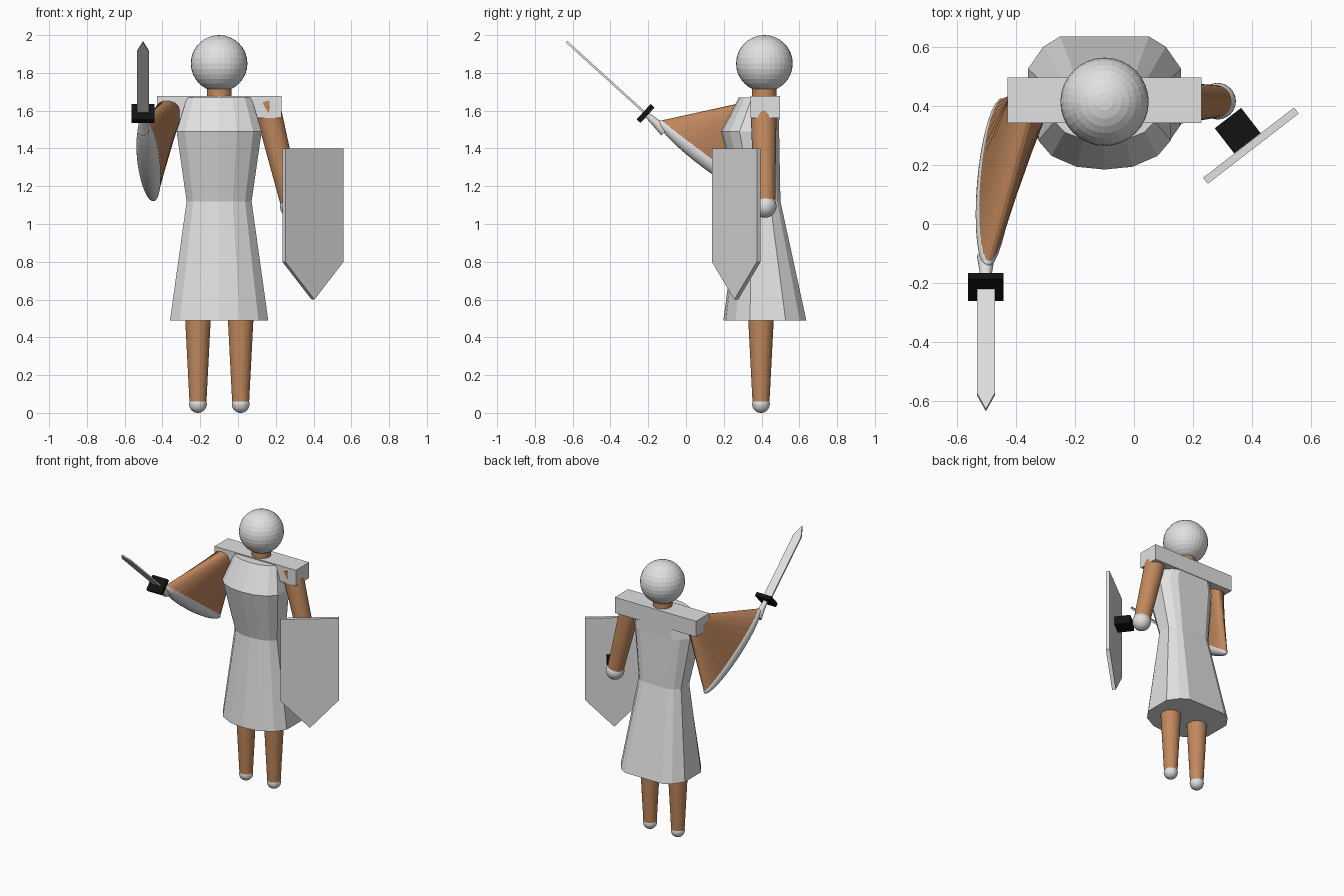
import bpy, bmesh, math
from mathutils import Vector, Matrix

cube = bpy.data.objects.get("Cube")
if cube:
    bpy.data.objects.remove(cube, do_unlink=True)


def material(name, rgb):
    m = bpy.data.materials.new(name)
    m.use_nodes = True
    m.diffuse_color = (*rgb, 1)
    m.node_tree.nodes["Principled BSDF"].inputs["Base Color"].default_value = (*rgb, 1)
    return m


GREY = material("light grey", (0.75, 0.75, 0.75))
SKIN = material("warm brown", (0.54, 0.25, 0.11))
BLACK = material("black", (0.006, 0.006, 0.006))


def finish(name, bm, mat):
    bmesh.ops.recalc_face_normals(bm, faces=bm.faces)
    mesh = bpy.data.meshes.new(name)
    bm.to_mesh(mesh)
    bm.free()
    mesh.materials.append(mat)
    obj = bpy.data.objects.new(name, mesh)
    bpy.context.collection.objects.link(obj)
    return obj


def loft(name, rings, mat):
    """Skin a list of equal-length point rings and cap both ends."""
    bm = bmesh.new()
    rows = [[bm.verts.new(p) for p in ring] for ring in rings]
    n = len(rows[0])
    for a, b in zip(rows, rows[1:]):
        for i in range(n):
            j = (i + 1) % n
            bm.faces.new((a[i], a[j], b[j], b[i]))
    bm.faces.new(rows[0])
    bm.faces.new(rows[-1])
    return finish(name, bm, mat)


def ellipse(center, u, v, n=32):
    angles = [2 * math.pi * i / n for i in range(n)]
    return [Vector(center) + u * math.cos(a) + v * math.sin(a) for a in angles]


def limb(name, a, b, ra, rb, mat):
    axis = (Vector(b) - Vector(a)).normalized()
    u = axis.orthogonal().normalized()
    v = axis.cross(u)
    return loft(name, [ellipse(a, u * ra, v * ra), ellipse(b, u * rb, v * rb)], mat)


def frame(center, u, v, w):
    """Matrix whose columns are three (scaled) axes at a centre."""
    m = Matrix((u, v, w)).transposed().to_4x4()
    m.translation = Vector(center)
    return m


def ball(name, matrix, mat):
    bm = bmesh.new()
    bmesh.ops.create_uvsphere(bm, u_segments=32, v_segments=16, radius=1, matrix=matrix)
    return finish(name, bm, mat)


def round_ball(name, center, r, mat):
    return ball(name, Matrix.Translation(center) @ Matrix.Scale(r, 4), mat)


def box(name, matrix, mat):
    bm = bmesh.new()
    bmesh.ops.create_cube(bm, size=1, matrix=matrix)
    return finish(name, bm, mat)


X, Y, Z = Vector((1, 0, 0)), Vector((0, 1, 0)), Vector((0, 0, 1))
MID = -0.1

# Head, neck and shoulder bar
round_ball("head", (MID, 0.415, 1.85), 0.15, GREY)
limb("neck", (MID, 0.415, 1.6), (MID, 0.415, 1.76), 0.065, 0.065, SKIN)
box("shoulder_bar", frame((MID, 0.42, 1.62), X * 0.66, Y * 0.155, Z * 0.115), GREY)

# Tunic: one half-outline (front to back), mirrored and scaled per level
HALF = [(0.42, 0.03), (0.8, 0.15), (1, 0.32), (1, 0.75), (0.8, 0.92), (0.58, 1)]
OUTLINE = [(0, 0)] + HALF + [(-u, v) for u, v in reversed(HALF)]


def tunic_ring(z, half_width, front, back):
    return [(MID + u * half_width, front + v * (back - front), z) for u, v in OUTLINE]


waist = tunic_ring(1.12, 0.172, 0.28, 0.5)
loft("skirt", [tunic_ring(0.49, 0.26, 0.198, 0.637), waist], GREY)
loft("torso", [waist, tunic_ring(1.49, 0.225, 0.185, 0.493),
               tunic_ring(1.67, 0.17, 0.28, 0.495)], GREY)

# Legs and feet
for side, x in (("right", -0.212), ("left", 0.014)):
    limb(side + "_leg", (x, 0.397, 0.06), (x, 0.397, 0.6), 0.045, 0.073, SKIN)
    round_ball(side + "_foot", (x, 0.397, 0.047), 0.047, GREY)

# Left arm and hand
hand = (0.284, 0.417, 1.095)
limb("left_arm", (0.148, 0.41, 1.65), hand, 0.07, 0.055, SKIN)
round_ball("left_hand", hand, 0.062, GREY)

# Right arm: fans out to a wide, flattened hand
shoulder = Vector((-0.36, 0.4, 1.61))
palm = Vector((-0.473, 0.14, 1.335))
long_axis = Vector((0.025, 0.284, -0.21))
reach = (palm - shoulder).normalized()
short_axis = long_axis.cross(reach).normalized()
loft("right_arm", [ellipse(shoulder, long_axis.normalized() * 0.07, short_axis * 0.07),
                   ellipse(palm, long_axis, short_axis * 0.055)], SKIN)
ball("right_hand", frame(palm, short_axis * 0.06, reach * 0.06, long_axis), GREY)

# Sword: grip, guard and pointed blade along one direction
along = Vector((0, -0.74, 0.672)).normalized()
flat = X.cross(along)
guard = Vector((-0.503, -0.214, 1.585))
limb("sword_grip", guard - along * 0.14, guard, 0.03, 0.013, GREY)
box("sword_guard", frame(guard, X * 0.12, flat * 0.11, along * 0.028), BLACK)
blade = [(-0.031, 0), (0.031, 0), (0.031, 0.49), (0, 0.565), (-0.031, 0.49)]
loft("sword_blade", [[guard + X * x + along * t + flat * s for x, t in blade]
                     for s in (-0.006, 0.006)], GREY)

# Shield and its handle
across = Vector((0.79, 0.61, 0)).normalized()
outward = across.cross(Z)
face = Vector((0.397, 0.266, 0))
shield = [(-0.195, 1.4), (0.195, 1.4), (0.195, 0.8), (0, 0.6), (-0.195, 0.8)]
loft("shield", [[face + across * s + Z * z + outward * d for s, z in shield]
                for d in (-0.013, 0.013)], GREY)
box("shield_handle", frame((0.352, 0.317, 1.1), across * 0.113, outward * 0.108, Z * 0.06), BLACK)
